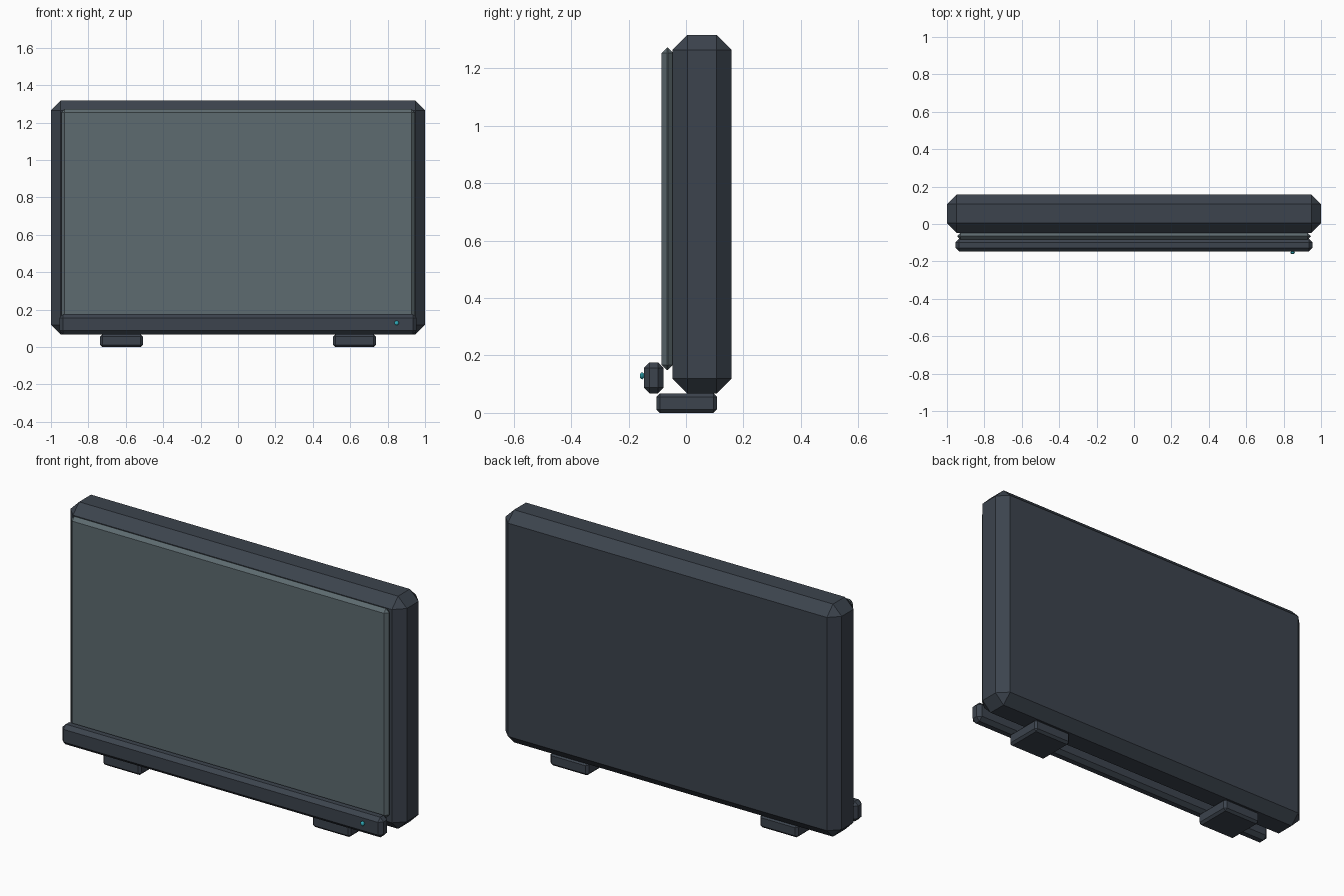
import bpy, bmesh
from mathutils import Matrix, Vector

if "Cube" in bpy.data.objects:
    bpy.data.objects.remove(bpy.data.objects["Cube"])


def material(name, color):
    m = bpy.data.materials.new(name)
    m.diffuse_color = (*color, 1)
    m.use_nodes = True
    m.node_tree.nodes["Principled BSDF"].inputs["Base Color"].default_value = m.diffuse_color
    return m


def finish(name, bm, mat):
    bmesh.ops.recalc_face_normals(bm, faces=bm.faces)
    mesh = bpy.data.meshes.new(name)
    bm.to_mesh(mesh)
    bm.free()
    mesh.materials.append(mat)
    ob = bpy.data.objects.new(name, mesh)
    bpy.context.collection.objects.link(ob)
    return ob


def chamfered_box(name, lo, hi, chamfer, mat):
    lo, hi = Vector(lo), Vector(hi)
    bm = bmesh.new()
    bmesh.ops.create_cube(bm, size=1, matrix=Matrix.Translation((lo + hi) / 2)
                          @ Matrix.Diagonal((*(hi - lo), 1)))
    bmesh.ops.bevel(bm, geom=bm.edges[:], offset=chamfer, offset_type='OFFSET',
                    segments=1, profile=0.5, affect='EDGES')
    return finish(name, bm, mat)


casing = material("casing_dark", (0.045, 0.057, 0.075))
glass = material("screen_grey", (0.11, 0.145, 0.16))
teal = material("light_teal", (0.03, 0.42, 0.5))

# Main cabinet
chamfered_box("cabinet", (-1, -0.047, 0.067), (1, 0.158, 1.317), 0.052, casing)

# Screen panel, chamfered almost to a ridge round its rim
chamfered_box("screen", (-0.945, -0.085, 0.149), (0.945, -0.045, 1.272), 0.0185, glass)

# Control strip below the screen
chamfered_box("lower_bezel", (-0.955, -0.147, 0.068), (0.955, -0.078, 0.176), 0.02, casing)

# Pair of feet
for side, x in (("left", -0.623), ("right", 0.623)):
    chamfered_box(side + "_foot", (x - 0.114, -0.103, 0), (x + 0.114, 0.108, 0.068),
                  0.012, casing)

# Power light, a flattened bead
bm = bmesh.new()
bmesh.ops.create_uvsphere(bm, u_segments=12, v_segments=8, radius=1,
                          matrix=Matrix.Translation((0.848, -0.153, 0.129))
                          @ Matrix.Diagonal((0.012, 0.008, 0.012, 1)))
finish("power_light", bm, teal)
